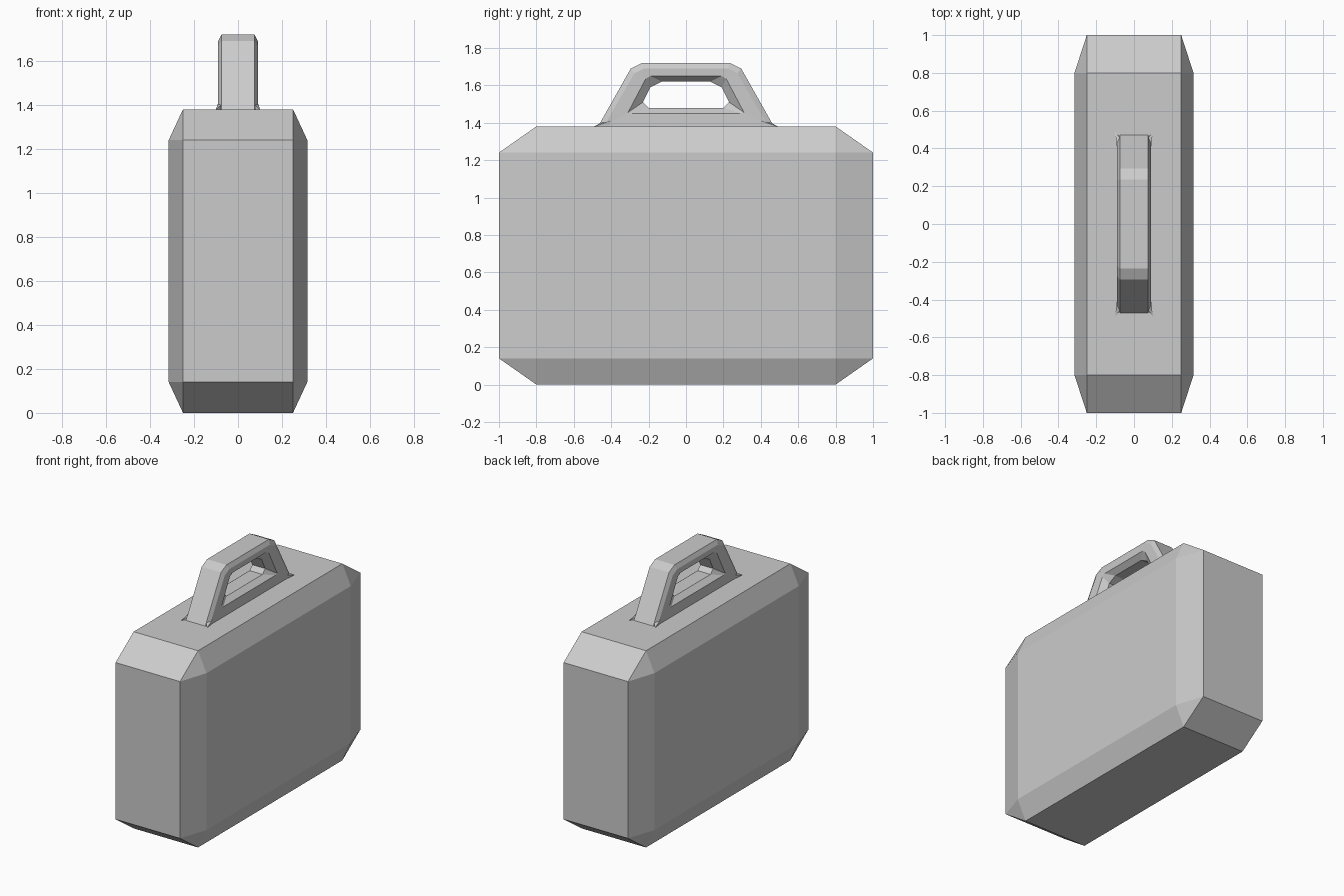
import bpy, bmesh

if "Cube" in bpy.data.objects:
    bpy.data.objects.remove(bpy.data.objects["Cube"])


def finish(name, bm):
    bmesh.ops.recalc_face_normals(bm, faces=bm.faces)
    mesh = bpy.data.meshes.new(name)
    bm.to_mesh(mesh)
    bm.free()
    obj = bpy.data.objects.new(name, mesh)
    bpy.context.collection.objects.link(obj)
    return obj


def hull(name, points):
    bm = bmesh.new()
    for p in points:
        bm.verts.new(p)
    bmesh.ops.convex_hull(bm, input=bm.verts)
    bmesh.ops.dissolve_limit(bm, angle_limit=0.01, verts=bm.verts, edges=bm.edges)
    return finish(name, bm)


# Case body: box with wide flat chamfers and triangular corners
corners = []
for sx in (-1, 1):
    for sy in (-1, 1):
        for low, mid in ((0, 0.14), (1.38, 1.24)):
            corners += [(sx * 0.25, sy, mid), (sx * 0.25, sy * 0.8, low),
                        (sx * 0.315, sy * 0.8, mid)]
hull("case_body", corners)


# Handle: closed strip of matching loops wrapped round the grip opening
def mirrored(half):
    return half + [(-y, z) for y, z in reversed(half)]


rim = mirrored([(0.40, 1.375), (0.47, 1.38), (0.295, 1.69), (0.235, 1.72)])
side = mirrored([(0.39, 1.375), (0.44, 1.38), (0.275, 1.665), (0.225, 1.69)])
ring = mirrored([(0.29, 1.45), (0.31, 1.455), (0.215, 1.635), (0.19, 1.65)])
hole = mirrored([(0.20, 1.48), (0.23, 1.51), (0.19, 1.59), (0.13, 1.62)])
sections = [(0.075, rim), (0.09, side), (0.088, ring), (0.05, hole),
            (-0.05, hole), (-0.088, ring), (-0.09, side), (-0.075, rim)]
bm = bmesh.new()
loops = [[bm.verts.new((x, y, z)) for y, z in pts] for x, pts in sections]
for k, a in enumerate(loops):
    b = loops[(k + 1) % len(loops)]
    for i in range(len(a)):
        j = (i + 1) % len(a)
        bm.faces.new((a[i], a[j], b[j], b[i]))
finish("handle", bm)

# Small flared feet where the handle meets the case
for sx, side_name in ((-1, "left"), (1, "right")):
    for sy, end_name in ((-1, "front"), (1, "back")):
        pts = [(0.1, 0.49, 1.38), (0.09, 0.40, 1.41), (0.09, 0.41, 1.378),
               (0.07, 0.45, 1.378), (0.075, 0.455, 1.40)]
        hull(f"handle_foot_{end_name}_{side_name}",
             [(sx * x, sy * y, z) for x, y, z in pts])
